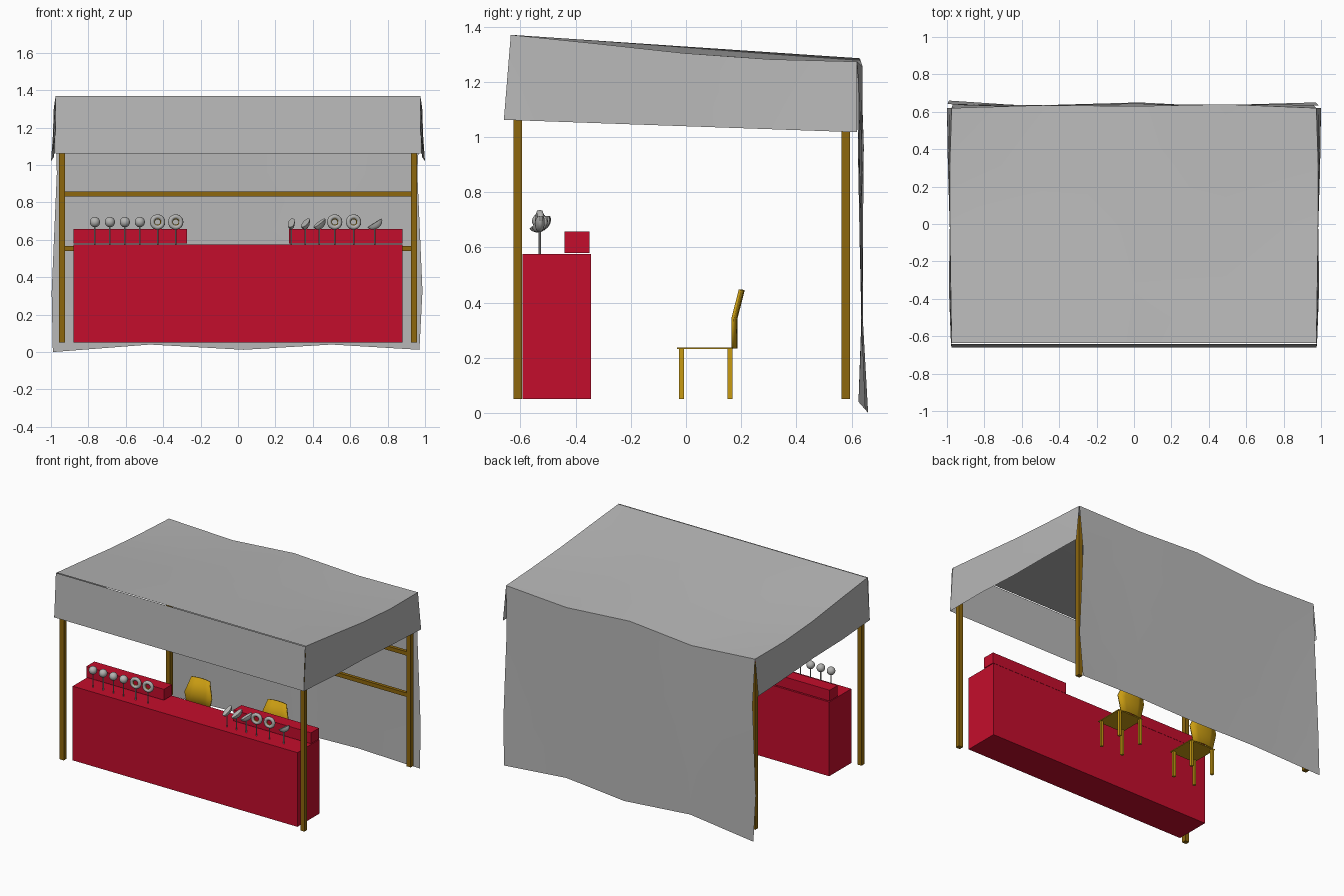
import bpy, bmesh, math
from mathutils import Matrix, Vector

if "Cube" in bpy.data.objects:
    bpy.data.objects.remove(bpy.data.objects["Cube"])


def material(name, rgb):
    m = bpy.data.materials.new(name)
    m.diffuse_color = (*rgb, 1)
    m.use_nodes = True
    m.node_tree.nodes["Principled BSDF"].inputs["Base Color"].default_value = m.diffuse_color
    return m


CLOTH = material("grey cloth", (0.48, 0.48, 0.48))
RED = material("counter red", (0.55, 0.004, 0.025))
WOOD = material("brown wood", (0.27, 0.135, 0.004))
GOLD = material("gold", (0.58, 0.33, 0.006))
SWEET = material("pale sweet", (0.45, 0.45, 0.44))


def finish(name, bm, mat, smooth=False):
    me = bpy.data.meshes.new(name)
    bm.to_mesh(me)
    bm.free()
    me.materials.append(mat)
    ob = bpy.data.objects.new(name, me)
    bpy.context.collection.objects.link(ob)
    if smooth:
        bpy.ops.object.select_all(action='DESELECT')
        ob.select_set(True)
        bpy.context.view_layer.objects.active = ob
        bpy.ops.object.shade_smooth_by_angle(angle=math.radians(35))
    return ob


def box(name, x0, x1, y0, y1, z0, z1, mat):
    bm = bmesh.new()
    bmesh.ops.create_cube(bm, size=1)
    for v in bm.verts:
        v.co = ((x0 + x1) / 2 + v.co.x * (x1 - x0),
                (y0 + y1) / 2 + v.co.y * (y1 - y0),
                (z0 + z1) / 2 + v.co.z * (z1 - z0))
    return finish(name, bm, mat)


def sheet(name, nu, nv, f, mat=CLOTH):
    """Grid of cloth; f(u, v) gives the point, u and v from 0 to 1."""
    bm = bmesh.new()
    g = [[bm.verts.new(f(i / nu, j / nv)) for i in range(nu + 1)] for j in range(nv + 1)]
    for j in range(nv):
        for i in range(nu):
            bm.faces.new((g[j][i], g[j][i + 1], g[j + 1][i + 1], g[j + 1][i]))
    return finish(name, bm, mat, True)


def pick(values, t):
    """Linear lookup along a short list."""
    s = t * (len(values) - 1)
    i = min(int(s), len(values) - 2)
    return values[i] + (values[i + 1] - values[i]) * (s - i)


# Cloth canopy: roof, skirts and back wall share their edges
def roof(u, v):
    half = pick([0.975, 0.98, 0.985, 0.985, 0.975], v)
    x = (2 * u - 1) * half
    y = -0.635 + 1.255 * v + v * pick([0, 0.015, 0.01, 0.02, 0], u)
    sag = pick([0, -0.028, 0.012, -0.018, 0], u) * v
    side = pick([0, -0.008, -0.018, -0.016, 0], v) * abs(2 * u - 1)
    return Vector((x, y, 1.37 - 0.097 * v + sag + side))


def front_skirt(u, v):
    return Vector(((2 * u - 1) * 0.977, -0.642 - 0.018 * v, 1.37 - 0.308 * v))


def side_skirt(s):
    def f(u, v):
        top = roof(0 if s < 0 else 1, u)
        bottom = Vector((s * pick([0.978, 0.99, 0.985, 0.995, 1.0], u),
                         -0.66 + 1.28 * u, 1.062 - 0.045 * u))
        return top.lerp(bottom, v)
    return f


def back_wall(u, v):
    top = roof(u, 1)
    bottom = Vector((pick([-0.99, -0.47, 0.03, 0.5, 0.97], u),
                     pick([0.66, 0.625, 0.65, 0.625, 0.65], u),
                     pick([0.0, 0.04, 0.012, 0.04, 0.012], u)))
    p = top.lerp(bottom, v)
    p.y += 0.018 * math.sin(math.pi * v) * math.cos(math.pi * 4 * u + 3 * v)
    p.x += (0.015 if u > 0.5 else 0.01) * (2 * u - 1) * math.sin(2 * math.pi * v) * -1
    return p


sheet("roof_cloth", 4, 4, roof)
sheet("front_skirt", 1, 1, front_skirt)
sheet("left_skirt", 4, 2, side_skirt(-1))
sheet("right_skirt", 4, 2, side_skirt(1))
sheet("back_wall_cloth", 4, 4, back_wall)

# Wooden frame
for s, side in ((-1, "left"), (1, "right")):
    x = s * 0.942
    box(side + "_front_post", x - 0.016, x + 0.016, -0.626, -0.595, 0.05, 1.3, WOOD)
    box(side + "_back_post", x - 0.016, x + 0.016, 0.563, 0.594, 0.05, 1.22, WOOD)
for n, z in (("lower", 0.553), ("upper", 0.845)):
    box(n + "_back_rail", -0.93, 0.93, 0.566, 0.59, z - 0.014, z + 0.014, WOOD)

# Counter and the display boxes on it
box("counter", -0.88, 0.88, -0.592, -0.345, 0.05, 0.575, RED)
box("left_display_box", -0.88, -0.272, -0.44, -0.35, 0.58, 0.657, RED)
box("right_display_box", 0.272, 0.88, -0.44, -0.35, 0.58, 0.657, RED)


# Chairs with a bent, tapered back
def chair(x):
    box("chair_seat", x - 0.1, x + 0.1, -0.033, 0.17, 0.231, 0.237, GOLD)
    for sx in (-1, 1):
        for y in (-0.016, 0.16):
            cx = x + sx * 0.085
            box("chair_leg", cx - 0.009, cx + 0.009, y - 0.009, y + 0.009, 0.05, 0.233, GOLD)
    rows = [(0.08, 0.17, 0.234), (0.105, 0.17, 0.34), (0.07, 0.197, 0.447)]

    def back(u, v):
        w, y, z = rows[round(v * 2)]
        return Vector((x + (2 * u - 1) * w, y - 0.012 * (2 * u - 1) ** 2 + 0.006, z))
    ob = sheet("chair_back", 4, 2, back, GOLD)
    mod = ob.modifiers.new("thickness", 'SOLIDIFY')
    mod.thickness = 0.01


chair(-0.43)
chair(0.17)


# Sweets on sticks
Y, Z = -0.53, 0.695


def stick(x):
    bm = bmesh.new()
    bmesh.ops.create_cone(bm, cap_ends=True, segments=8, radius1=0.004, radius2=0.004,
                          depth=0.1, matrix=Matrix.Translation((x, Y, 0.624)))
    finish("sweet_stick", bm, SWEET, True)


def ball(x):
    bm = bmesh.new()
    bmesh.ops.create_uvsphere(bm, u_segments=14, v_segments=9, radius=0.028,
                              matrix=Matrix.Translation((x, Y, Z)))
    finish("ball_sweet", bm, SWEET, True)


def ring(name, x, major, minor, mat, yaw):
    bpy.ops.mesh.primitive_torus_add(major_radius=major, minor_radius=minor,
                                     major_segments=18, minor_segments=8,
                                     location=(x, Y, Z), rotation=(math.pi / 2, 0, yaw))
    ob = bpy.context.object
    ob.name = name
    ob.data.materials.append(mat)
    bpy.ops.object.shade_smooth_by_angle(angle=math.radians(60))


def slice_sweet(x, yaw):
    # Half of a flattened ball, cut face up and to one side
    bm = bmesh.new()
    bmesh.ops.create_uvsphere(bm, u_segments=14, v_segments=8, radius=0.045)
    cut = bmesh.ops.bisect_plane(bm, geom=bm.verts[:] + bm.edges[:] + bm.faces[:], dist=1e-5,
                                 plane_co=(0, 0, 0), plane_no=(0, 0, 1), clear_outer=True)
    rim = [e for e in cut['geom_cut'] if isinstance(e, bmesh.types.BMEdge)]
    bmesh.ops.contextual_create(bm, geom=rim)
    bm.transform(Matrix.Translation((x, Y, Z - 0.004)) @ Matrix.Rotation(yaw, 4, 'Z')
                 @ Matrix.Rotation(math.radians(-32), 4, 'Y') @ Matrix.Diagonal((1, 0.4, 0.75, 1)))
    finish("slice_sweet", bm, SWEET, True)


for x in (-0.765, -0.685, -0.605, -0.525):
    stick(x)
    ball(x)
for x in (-0.43, -0.333, 0.517, 0.618):
    stick(x)
    ring("ring_sweet", x, 0.029, 0.0125, SWEET, 0.15)
    ring("ring_sweet_lining", x, 0.0185, 0.004, GOLD, 0.15)
for x, yaw in ((0.285, 1.4), (0.36, 1.1), (0.435, 0.7), (0.73, 0.1)):
    stick(x)
    slice_sweet(x, yaw)
